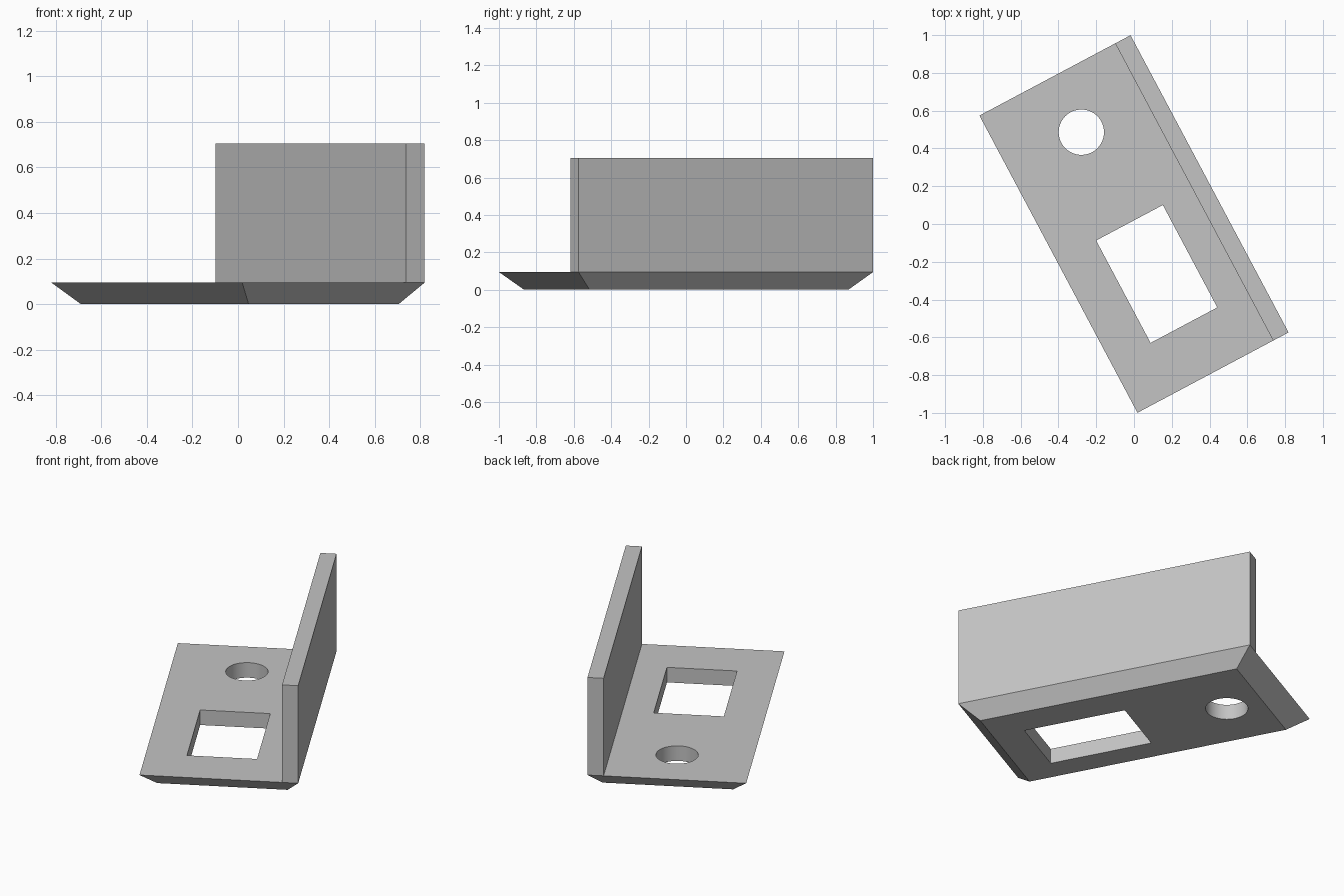
import bpy, bmesh, math
from mathutils import Matrix

if "Cube" in bpy.data.objects:
    bpy.data.objects.remove(bpy.data.objects["Cube"])

TURN = Matrix.Rotation(math.radians(28), 4, 'Z')
HW, HL = 0.453, 0.891      # half width and half length of the bracket
T, TOP = 0.094, 0.704      # plate thickness and wall height

grey = bpy.data.materials.new("light grey")
grey.diffuse_color = (0.55, 0.55, 0.55, 1)
grey.use_nodes = True
grey.node_tree.nodes["Principled BSDF"].inputs["Base Color"].default_value = grey.diffuse_color


def make(name, bm):
    """Turn a bmesh into an object rotated with the bracket."""
    bmesh.ops.recalc_face_normals(bm, faces=bm.faces)
    bm.transform(TURN)
    me = bpy.data.meshes.new(name)
    bm.to_mesh(me)
    bm.free()
    me.materials.append(grey)
    ob = bpy.data.objects.new(name, me)
    bpy.context.collection.objects.link(ob)
    return ob


def box(x0, x1, y0, y1, z0, z1):
    bm = bmesh.new()
    bmesh.ops.create_cube(bm, size=1)
    for v in bm.verts:
        v.co = (x1 if v.co.x > 0 else x0, y1 if v.co.y > 0 else y0, z1 if v.co.z > 0 else z0)
    return bm


# Base plate, with its underside drawn in to bevel all four edges
bm = box(-HW, HW, -HL, HL, 0, T)
for v in bm.verts:
    if v.co.z < T / 2:
        v.co.x += 0.088 if v.co.x < 0 else -0.073
        v.co.y += 0.105 if v.co.y < 0 else -0.110
plate = make("bracket", bm)

# Upright wall along one long edge
wall = make("upright_wall", box(HW - 0.092, HW, -HL, HL, T, TOP))

# Cutters for the rectangular window and the round hole
window = make("window_cutter", box(-0.218, 0.182, -0.597, 0.017, -0.2, 0.3))
bm = bmesh.new()
bmesh.ops.create_cone(bm, cap_ends=True, segments=64, radius1=0.12, radius2=0.12, depth=0.5,
                      matrix=Matrix.Translation((-0.018, 0.56, 0.05)))
hole = make("hole_cutter", bm)

for cutter in (window, hole):
    cutter.hide_render = True
    cutter.hide_set(True)
    mod = plate.modifiers.new(cutter.name, 'BOOLEAN')
    mod.operation = 'DIFFERENCE'
    mod.solver = 'EXACT'
    mod.object = cutter

# Apply the cuts, drop the cutters and smooth the round hole
bpy.context.view_layer.objects.active = plate
plate.select_set(True)
for mod in list(plate.modifiers):
    bpy.ops.object.modifier_apply(modifier=mod.name)
for cutter in (window, hole):
    bpy.data.objects.remove(cutter)
plate.name = "base_plate"
bpy.ops.object.shade_smooth_by_angle(angle=math.radians(30))
